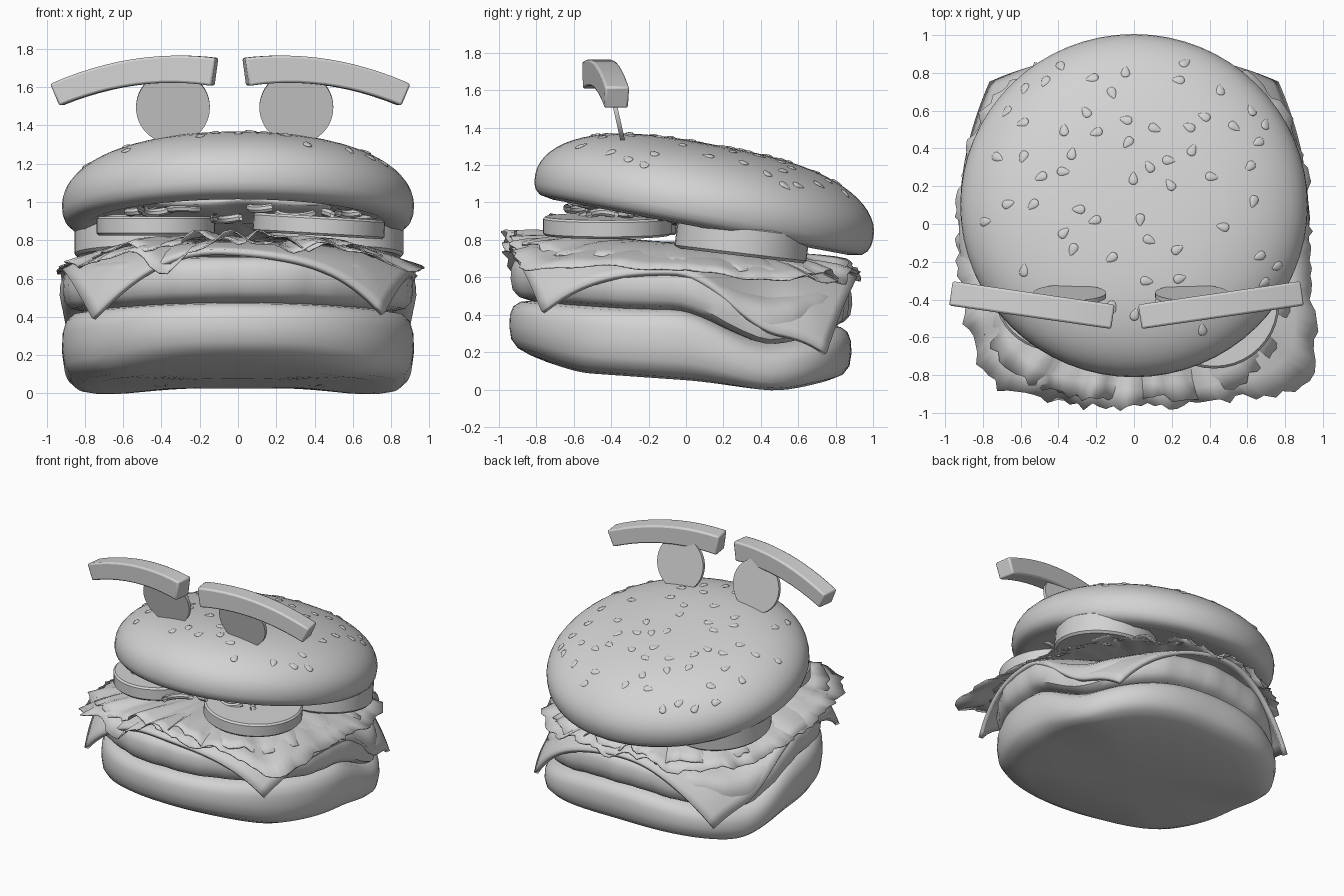
import bpy, bmesh, math, random
from math import sin, cos, exp, pi
from mathutils import Vector, Matrix

random.seed(4)
cube = bpy.data.objects.get("Cube")
if cube:
    bpy.data.objects.remove(cube)

grey = bpy.data.materials.new("plain grey")
grey.use_nodes = True
GREY = (0.65, 0.65, 0.65, 1)
grey.diffuse_color = GREY
grey.node_tree.nodes["Principled BSDF"].inputs["Base Color"].default_value = GREY


def finish(name, bm, matrix=None, angle=40):
    """Weld, orient, shade and link a mesh."""
    bmesh.ops.remove_doubles(bm, verts=bm.verts, dist=0.0005)
    bmesh.ops.recalc_face_normals(bm, faces=bm.faces)
    mesh = bpy.data.meshes.new(name)
    bm.to_mesh(mesh)
    bm.free()
    mesh.materials.append(grey)
    mesh.shade_smooth()
    mesh.set_sharp_from_angle(angle=math.radians(angle))
    ob = bpy.data.objects.new(name, mesh)
    bpy.context.collection.objects.link(ob)
    if matrix is not None:
        ob.matrix_world = matrix
    return ob


def sheet(name, fn, nu, nv, closed=False, matrix=None, thick=0, angle=40):
    """Grid surface from fn(u, v), u and v in 0..1; closed joins the u ends."""
    bm = bmesh.new()
    cols = nu if closed else nu + 1
    grid = [[bm.verts.new(fn(i / nu, j / nv)) for j in range(nv + 1)] for i in range(cols)]
    for i in range(nu):
        a, b = grid[i], grid[(i + 1) % cols]
        for j in range(nv):
            bm.faces.new((a[j], b[j], b[j + 1], a[j + 1]))
    ob = finish(name, bm, matrix, angle)
    if thick:
        mod = ob.modifiers.new("thickness", 'SOLIDIFY')
        mod.thickness = thick
        mod.offset = 0
    return ob


def lathe(name, profile, matrix, seg=64):
    """Round part from a list of (radius, height)."""
    def fn(u, v):
        r, z = profile[round(v * (len(profile) - 1))]
        return (r * cos(2 * pi * u), r * sin(2 * pi * u), z)
    return sheet(name, fn, seg, len(profile) - 1, True, matrix)


def rounded(a, w, d, front, back):
    """Point on a superellipse whose front and back have different squareness."""
    c, s = cos(a), sin(a)
    n = back if s > 0 else front
    r = (abs(c) ** n + abs(s) ** n) ** (-1 / n)
    return Vector((w * r * c, d * r * s))


def slab(name, outline, low, high, rim):
    """Soft slab between two height fields; rim holds (radial, height) fractions."""
    def fn(u, v):
        k, t = rim[round(v * (len(rim) - 1))]
        p = outline(2 * pi * u) * k
        x, y = p.x, p.y - 0.03
        return (x, y, low(x, y) * (1 - t) + high(x, y) * t)
    return sheet(name, fn, 96, len(rim) - 1, True)


def smooth(t):
    t = max(0, min(1, t))
    return t * t * (3 - 2 * t)


# Height fields of the stacked layers, sagging toward the back corners
def bun_low(x, y):
    lift = 0.06 * smooth((y - 0.4) / 0.5) + 0.08 * smooth((-y - 0.5) / 0.45)
    return 0.05 - 0.07 * y + lift - 0.045 * smooth(y / 0.6) * (x / 0.8) ** 2

def bun_high(x, y):
    sag = smooth((y + 0.07) / 0.58) * (0.1 + 0.1 * (x / 0.8) ** 2)
    return 0.46 - 0.02 * y - 0.05 * x * x - sag

def patty_high(x, y):
    return bun_high(x, y) + 0.24


RIM = [(0, 0), (0.4, 0), (0.78, 0.0), (0.88, 0.03), (0.95, 0.11), (0.988, 0.26), (1, 0.5),
       (0.996, 0.72), (0.977, 0.88), (0.935, 0.97), (0.86, 1), (0.4, 1), (0, 1)]
slab("bottom_bun", lambda a: rounded(a, 0.92, 0.915, 2.12, 2.75), bun_low, bun_high, RIM)


def patty_outline(a):
    return rounded(a, 0.925, 0.91, 2.12, 2.5) * (1 + 0.006 * sin(13 * a) + 0.004 * sin(29 * a))

slab("patty", patty_outline, lambda x, y: bun_high(x, y) - 0.01, patty_high, RIM)


# Cheese slice draped over the patty, corners hanging down
def cheese(u, v):
    u, v = 2 * u - 1, 2 * v - 1
    x = 0.92 * u * (1 - 0.18 * v * v)
    y = 0.92 * v * (1 - 0.18 * u * u) - 0.01
    edge = max(abs(u), abs(v))
    z = patty_high(x, y) + 0.035 + 0.04 * (1 - u * u) - 0.06 * edge ** 6
    z -= 0.26 * abs(u * v) ** 2.6
    z -= 0.05 * u ** 6 * exp(-((y - 0.4) / 0.22) ** 2)
    z += 0.012 * edge ** 3 * sin(5 * u + 3 * v)
    return (x, y, z)

sheet("cheese", cheese, 40, 40, thick=0.03)


# Lettuce leaves: ruffled at front and back, smooth at the sides, ragged edges
def leaf(name, w, d, height, ripples, phase, hang):
    ragged = [random.uniform(-0.025, 0.02) for _ in range(160)]
    def fn(u, v):
        a = 2 * pi * u
        k = 0.25 + 0.75 * v
        p = rounded(a, w, d, 3.2, 2.6) * k
        if v == 1:
            p *= 1 + ragged[round(u * 160) % 160]
        if p.y > 0:
            p.y *= 0.95
        # loose flaps at the two front corners and a tongue over the cheese
        left_flap = exp(-((a - 5.6) / 0.22) ** 2) * hang
        right_flap = exp(-((a - 3.95) / 0.18) ** 2) * hang
        tongue = exp(-((a - 4.3) / 0.13) ** 2) * hang
        p *= 1 + v ** 3 * (0.15 * left_flap + 0.04 * right_flap)
        wave = sin(ripples * a + phase) + 0.6 * sin(2.3 * ripples * a + 3 * v)
        wave *= 1 - 0.85 * cos(a) ** 2
        z = height - 0.09 * p.y + 0.033 * v * v * wave - 0.035 * v ** 3
        z -= 0.075 * v ** 3 * cos(a) ** 2 + 0.03 * v ** 3 * abs(sin(2 * a))
        z -= v ** 4 * (0.11 * tongue + 0.06 * left_flap + 0.04 * right_flap)
        return (p.x, p.y, z)
    sheet(name, fn, 160, 8, True, thick=0.008, angle=60)

leaf("lower_lettuce", 0.93, 0.97, 0.75, 11, 0.4, 1)
leaf("upper_lettuce", 0.84, 0.93, 0.775, 14, 2.0, 0)

# Tomato slices in two tilted rows
def disc(r, h, bevel):
    return [(0, 0), (r - bevel, 0), (r, bevel), (r, h - bevel), (r - bevel, h), (r - bevel * 3, h), (0, h)]

TILT = -0.185
for side, x, y, r, roll in (("right", -0.43, -0.36, 0.31, 0), ("left", 0.42, -0.42, 0.345, 0.06)):
    lathe(f"front_tomato_{side}", disc(r, 0.1, 0.012),
          Matrix.Translation((x, y, 0.825)) @ Matrix.Rotation(roll, 4, 'Y'), 40)
for side, x in (("right", -0.5), ("left", 0.51)):
    lathe(f"back_tomato_{side}", disc(0.355, 0.16, 0.015),
          Matrix.Translation((x, 0.29, 0.715)) @ Matrix.Rotation(-0.12, 4, 'X'), 40)

# Curled onion shreds tucked between the tomatoes and the top bun
for i in range(10):
    a = pi + pi * (i + 0.5) / 10
    base = Vector((0.64 * cos(a), 0.58 * sin(a) - 0.04, 0.95 + random.uniform(-0.05, 0.02)))
    spin = Matrix.Rotation(random.uniform(0, pi), 4, 'Z') @ Matrix.Rotation(random.uniform(-0.4, 0.4), 4, 'X')
    bend = random.uniform(1.4, 2.6)
    def shred(u, v):
        t = (v - 0.5) * bend
        tube = 2 * pi * u
        r = 0.1 + 0.02 * cos(tube)
        return (r * sin(t), r * cos(t) - 0.1, 0.022 * sin(tube))
    sheet("onion_shred", shred, 8, 10, True, Matrix.Translation(base) @ spin)

# Top bun, tipped backward
BUN = Matrix.Translation((0, 0.08, 0.885)) @ Matrix.Rotation(TILT, 4, 'X')
R = 0.92

def dome(r):
    return 0.1 + 0.33 * max(0, 1 - (r / R) ** 2.8) ** 0.5

top = [(R * sin(i / 18 * pi / 2), dome(R * sin(i / 18 * pi / 2))) for i in range(19)]
under = [(0.917, 0.055), (0.903, 0.02), (0.875, -0.005), (0.8, -0.018), (0.7, 0.005), (0, 0.015)]
lathe("top_bun", top + under, BUN)


# Sauce spread clinging under the top bun
def sauce(u, v):
    a = 2 * pi * u
    r = v * (0.56 + 0.04 * sin(5 * a) + 0.03 * sin(8 * a))
    return (r * cos(a), r * sin(a) - 0.17, -0.005 - 0.015 * (1 - v ** 4) + 0.01 * v * sin(7 * a))

sheet("sauce", sauce, 64, 6, True, BUN, thick=0.025)


# Teardrop sesame seeds lying on the dome
def seed_shape(u, v):
    a, b = 2 * pi * u, pi * v
    w = 0.022 * sin(b) * (1 - 0.45 * cos(b))
    return (w * cos(a), 0.034 * cos(b), 0.35 * w * sin(a))

spots = []
while len(spots) < 62:
    p = Vector((random.uniform(-R, R), random.uniform(-R, R)))
    if p.length < 0.84 and all((p - q).length > 0.1 for q in spots):
        spots.append(p)
seed_mesh = None
for p in spots:
    r = p.length
    slope = (dome(r + 0.01) - dome(r - 0.01)) / 0.02
    normal = Vector((-slope * p.x / r, -slope * p.y / r, 1)).normalized()
    place = (BUN @ Matrix.Translation((p.x, p.y, dome(r)))
             @ Vector((0, 0, 1)).rotation_difference(normal).to_matrix().to_4x4()
             @ Matrix.Rotation(random.uniform(0, 2 * pi), 4, 'Z'))
    if seed_mesh is None:
        seed_mesh = sheet("sesame_seed", seed_shape, 10, 8, True, place).data
    else:
        ob = bpy.data.objects.new("sesame_seed", seed_mesh)
        bpy.context.collection.objects.link(ob)
        ob.matrix_world = place

# Flat round eyes, leaning forward
for side, x in (("right", -0.34), ("left", 0.305)):
    lathe(f"eye_{side}", [(0, -0.012), (0.193, -0.012), (0.193, 0.012), (0, 0.012)],
          Matrix.Translation((x, -0.375, 1.495)) @ Matrix.Rotation(pi / 2 + 0.22, 4, 'X'), 48)

# Arched square-section eyebrows with softened edges
for side, mirror in (("right", 1), ("left", -1)):
    bm = bmesh.new()
    rings = []
    for i in range(13):
        t = i / 12
        c = Vector((-0.91 + 0.83 * t, -0.37 - 0.12 * t, 1.56 + 0.355 * t - 0.235 * t * t))
        tan = Vector((0.83, -0.12, 0.355 - 0.47 * t)).normalized()
        across = Vector((0.12, 0.83, 0)).normalized() * 0.065
        up = tan.cross(across).normalized() * (0.062 + 0.012 * t)
        pts = [c + across * a + up * b for a, b in ((-1, -1), (1, -1), (1, 1), (-1, 1))]
        rings.append([bm.verts.new((mirror * q.x - 0.04, q.y, q.z)) for q in pts])
    for a, b in zip(rings, rings[1:]):
        for j in range(4):
            bm.faces.new((a[j], a[(j + 1) % 4], b[(j + 1) % 4], b[j]))
    bm.faces.new(rings[0])
    bm.faces.new(rings[-1])
    brow = finish(f"eyebrow_{side}", bm)
    bevel = brow.modifiers.new("soft_edges", 'BEVEL')
    bevel.width = 0.012
    bevel.segments = 2
